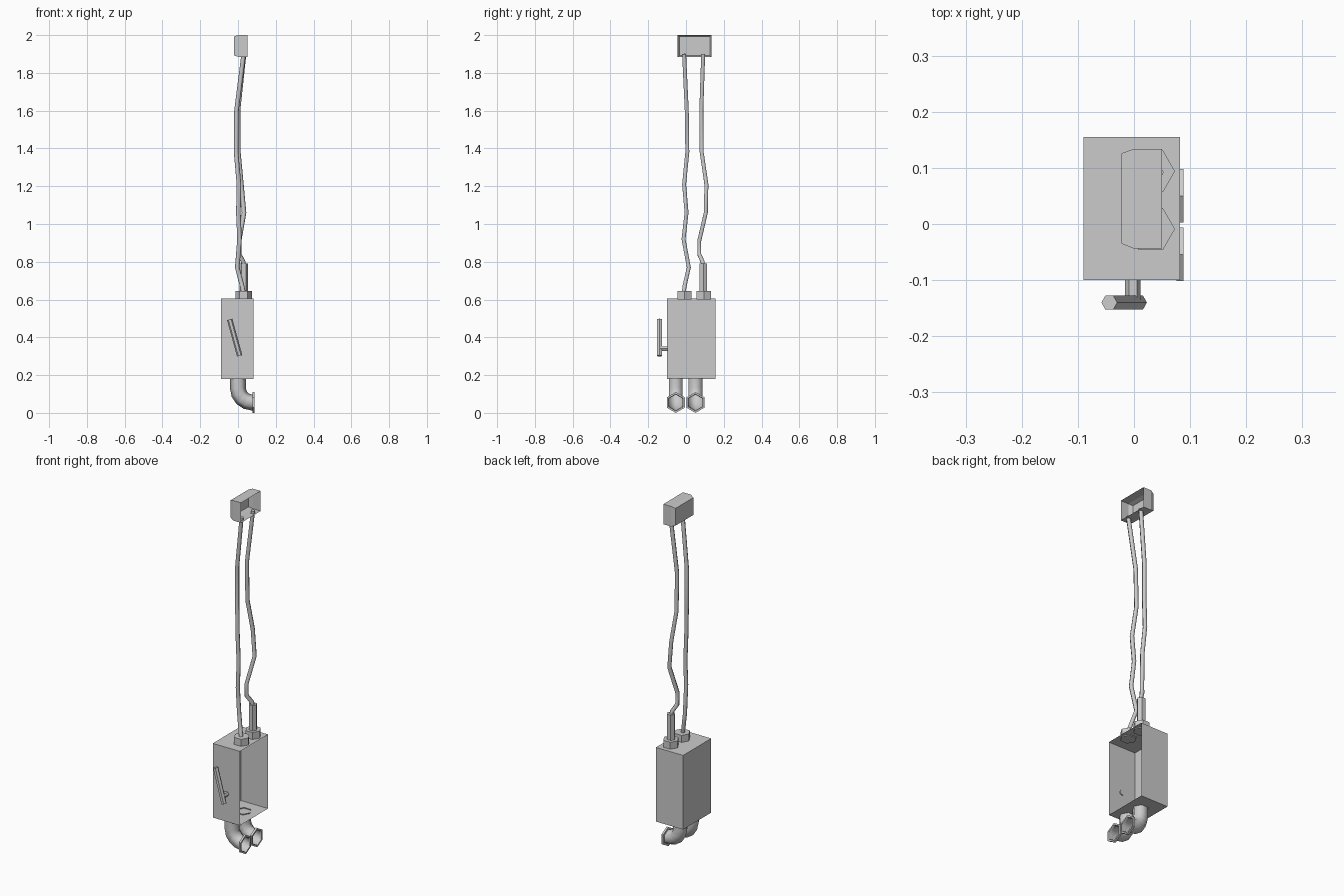
import bpy, bmesh, math
from mathutils import Vector

if "Cube" in bpy.data.objects:
    bpy.data.objects.remove(bpy.data.objects["Cube"])


def finish(name, bm, smooth=None):
    bmesh.ops.recalc_face_normals(bm, faces=bm.faces)
    me = bpy.data.meshes.new(name)
    bm.to_mesh(me)
    bm.free()
    ob = bpy.data.objects.new(name, me)
    bpy.context.collection.objects.link(ob)
    if smooth:
        bpy.ops.object.select_all(action='DESELECT')
        ob.select_set(True)
        bpy.context.view_layer.objects.active = ob
        bpy.ops.object.shade_smooth_by_angle(angle=math.radians(smooth))
    return ob


def tube(name, pts, radii, axis=None, caps=True, sides=6, smooth=None):
    """Sweep a polygon along points; radii may be one number or one per point."""
    pts = [Vector(p) for p in pts]
    if not isinstance(radii, (list, tuple)):
        radii = [radii] * len(pts)
    bm = bmesh.new()
    rings = []
    for i, (p, r) in enumerate(zip(pts, radii)):
        if axis:
            t = Vector(axis)
        else:
            a = (p - pts[i - 1]).normalized() if i else Vector()
            b = (pts[i + 1] - p).normalized() if i < len(pts) - 1 else Vector()
            t = (a + b).normalized()
        ref = Vector((0, 0, 1)) if abs(t.y) > 0.9 else Vector((0, 1, 0))
        u = ref.cross(t).normalized()
        v = t.cross(u)
        rings.append([bm.verts.new(p + r * (math.cos(k) * u + math.sin(k) * v))
                      for k in (2 * math.pi * j / sides for j in range(sides))])
    for a, b in zip(rings, rings[1:]):
        for j in range(sides):
            k = (j + 1) % sides
            bm.faces.new((a[j], a[k], b[k], b[j]))
    if caps:
        bm.faces.new(rings[0])
        bm.faces.new(rings[-1])
    return finish(name, bm, smooth)


def open_box(name, sections):
    """Thin box open on +x, closed on -x, from (x, y0, y1, z0, z1) sections."""
    bm = bmesh.new()
    rings = [[bm.verts.new((x, y, z)) for y, z in
              ((y0, z0), (y1, z0), (y1, z1), (y0, z1))]
             for x, y0, y1, z0, z1 in sections]
    back = bm.faces.new(rings[0])
    for a, b in zip(rings, rings[1:]):
        for j in range(4):
            k = (j + 1) % 4
            bm.faces.new((a[j], a[k], b[k], b[j]))
    ob = finish(name, bm)
    # make sure the back wall faces outward
    if ob.data.polygons[0].normal.x > 0:
        ob.data.flip_normals()
    return ob


# Open housings
open_box("switch_housing", [(-0.09, -0.10, 0.155, 0.18, 0.605),
                            (0.082, -0.10, 0.155, 0.18, 0.605)])
open_box("upper_housing", [(-0.022, -0.035, 0.126, 1.893, 1.992),
                           (0.0, -0.044, 0.134, 1.885, 2.0),
                           (0.05, -0.044, 0.134, 1.885, 2.0)])

# Cable collars on top of the housing, and the tall sleeve on one of them
for i, y in enumerate((-0.009, 0.094)):
    tube(f"cable_collar_{i + 1}", [(0.03, y, 0.60), (0.03, y, 0.645)], 0.043)
tube("cable_sleeve", [(0.03, 0.092, 0.64), (0.03, 0.092, 0.79)], 0.023)

# Wavy cables
tube("cable_1", [(0.03, -0.012, 0.63), (0.022, -0.008, 0.67), (-0.004, 0.015, 0.77),
                 (0.008, -0.013, 0.92), (0.002, 0.003, 1.06), (0.005, -0.010, 1.21),
                 (-0.010, 0.007, 1.38), (-0.008, 0.004, 1.60), (0.03, -0.010, 1.90)],
     0.012, smooth=65)
tube("cable_2", [(0.03, 0.09, 0.775), (0.028, 0.088, 0.80), (0.006, 0.070, 0.84),
                 (0.006, 0.070, 0.91), (0.032, 0.105, 1.06), (0.018, 0.108, 1.21),
                 (0.002, 0.083, 1.38), (0.0, 0.081, 1.60), (0.032, 0.091, 1.90)],
     0.012, smooth=65)

# Lever on the front side
tube("lever_pivot", [(-0.002, -0.095, 0.34), (-0.002, -0.135, 0.34)], 0.014)
tube("lever_bar", [(0.009, -0.14, 0.302), (-0.044, -0.14, 0.495)], 0.0145)

# Bottom elbows with hexagonal flanges
for i, y in enumerate((-0.054, 0.05)):
    path = [(0, y, 0.185)]
    for k in range(5):
        a = math.radians(22.5 * k)
        path.append((0.075 - 0.075 * math.cos(a), y, 0.13 - 0.075 * math.sin(a)))
    path.append((0.083, y, 0.055))
    tube(f"elbow_pipe_{i + 1}", path, 0.042, caps=False, smooth=65)
    tube(f"pipe_flange_{i + 1}",
         [(x, y, 0.055) for x in (0.076, 0.076, 0.088, 0.088, 0.08)],
         [0.042, 0.055, 0.055, 0.045, 0.042], axis=(1, 0, 0), caps=False)
